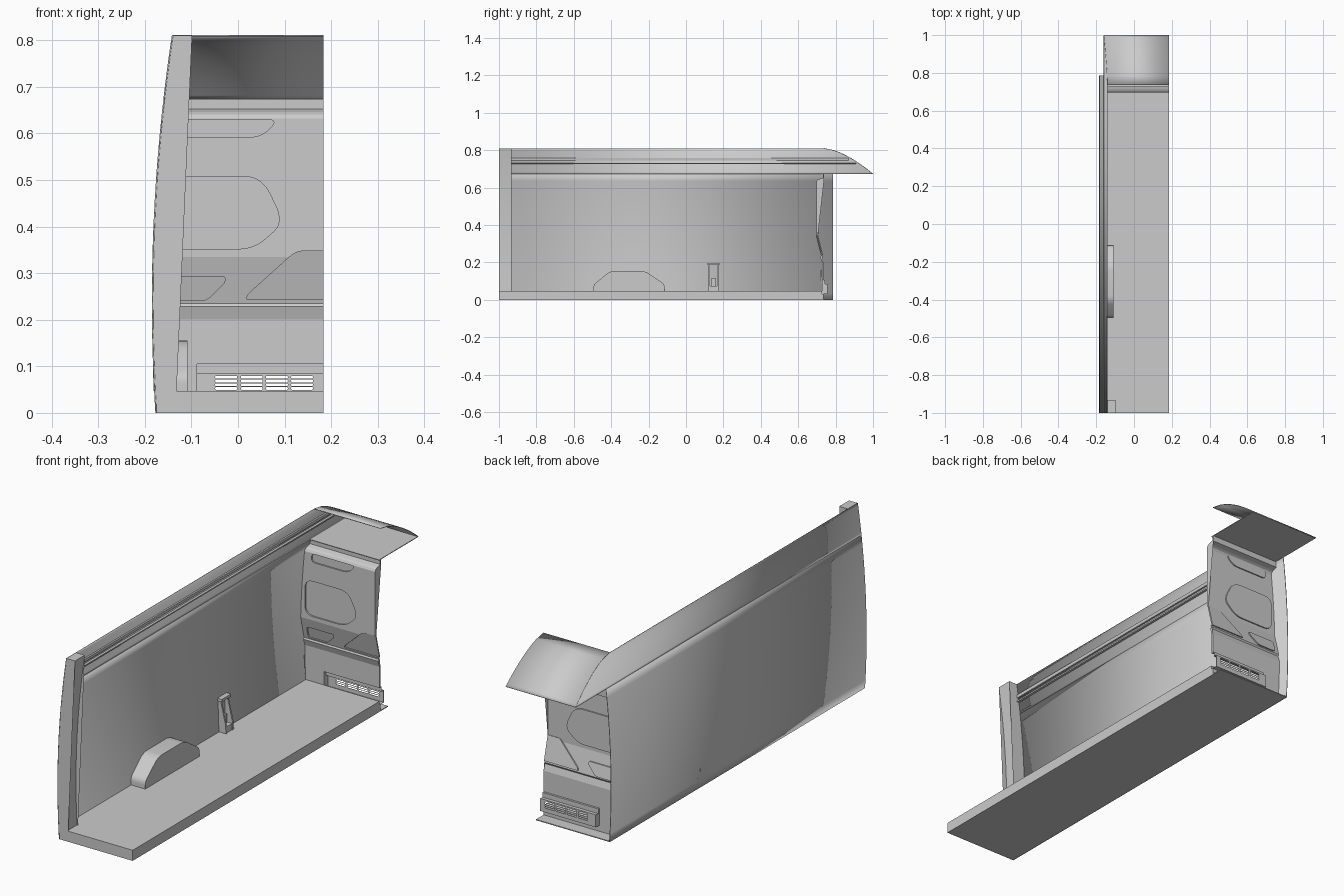
import bpy, bmesh, math
from mathutils import Vector

if "Cube" in bpy.data.objects:
    bpy.data.objects.remove(bpy.data.objects["Cube"])

XR = 0.184                      # open section plane
Z_SHELF, Z_TOP = 0.673, 0.81


def wx(z):
    """Bowed outline of the side wall."""
    return -0.1835 + 0.132 * (z - 0.24) ** 2


def roof_y(z):
    return 0.735 + 0.264 * max(0, (Z_TOP - z) / (Z_TOP - Z_SHELF)) ** (1 / 1.6)


def add(name, bm):
    me = bpy.data.meshes.new(name)
    bm.to_mesh(me)
    bm.free()
    ob = bpy.data.objects.new(name, me)
    bpy.context.collection.objects.link(ob)
    return ob


def prism(name, polys, a0, a1, axis):
    """Closed extrusions of 2D outlines; the ends may be functions of the point."""
    bm = bmesh.new()
    for pts in polys:
        rings = []
        for a in (a0, a1):
            ring = []
            for p in pts:
                v = a(p) if callable(a) else a
                ring.append(bm.verts.new((v, p[0], p[1]) if axis == 'x' else (p[0], v, p[1])))
            rings.append(ring)
        n = len(pts)
        for i in range(n):
            j = (i + 1) % n
            bm.faces.new((rings[0][i], rings[0][j], rings[1][j], rings[1][i]))
        bm.faces.new(rings[0])
        bm.faces.new(rings[1])
    bmesh.ops.triangulate(bm, faces=[f for f in bm.faces if len(f.verts) > 4])
    bmesh.ops.recalc_face_normals(bm, faces=bm.faces)
    return add(name, bm)


def strip(name, rows, thick=0.003):
    """Thin panel lofted through pairs of points."""
    bm = bmesh.new()
    vs = [(bm.verts.new(a), bm.verts.new(b)) for a, b in rows]
    for (a, b), (c, d) in zip(vs, vs[1:]):
        bm.faces.new((a, b, d, c))
    ob = add(name, bm)
    m = ob.modifiers.new("thickness", 'SOLIDIFY')
    m.thickness, m.offset = thick, 0
    return ob


def rounded(pts, r, n=5):
    """Round the corners of an outline."""
    out = []
    for i, p in enumerate(pts):
        p = Vector(p)
        a, b = Vector(pts[i - 1]) - p, Vector(pts[(i + 1) % len(pts)]) - p
        k = min(r, a.length * 0.48, b.length * 0.48)
        s, e = p + a.normalized() * k, p + b.normalized() * k
        for t in [j / n for j in range(n + 1)]:
            out.append(tuple(s * (1 - t) ** 2 + p * 2 * t * (1 - t) + e * t * t))
    return out


def rect(a0, a1, b0, b1):
    return [(a0, b0), (a1, b0), (a1, b1), (a0, b1)]


def boolean(ob, tool, op):
    tool.hide_render = True
    m = ob.modifiers.new("bool", 'BOOLEAN')
    m.operation, m.object, m.solver = op, tool, 'EXACT'
    bpy.context.view_layer.objects.active = ob
    for mod in list(ob.modifiers):
        bpy.ops.object.modifier_apply(modifier=mod.name)
    bpy.data.objects.remove(tool)


def smooth(ob, angle=35):
    bpy.ops.object.select_all(action='DESELECT')
    ob.select_set(True)
    bpy.context.view_layer.objects.active = ob
    bpy.ops.object.shade_smooth_by_angle(angle=math.radians(angle))


def left(p):
    return wx(p[1])


# side wall: straight rear edge below, roof curve above
low = [(z, 0.787) for z in [Z_SHELF * i / 18 for i in range(19)]]
high = [(z, roof_y(z)) for z in [Z_SHELF + (Z_TOP - Z_SHELF) * i / 14 for i in range(15)]]
wall = strip("side_wall", [((wx(z), -1, z), (wx(z), y, z)) for z, y in low + high[1:1]])
cheek = strip("upper_side_wall", [((wx(z), -1, z), (wx(z), y, z)) for z, y in high])

# curved roof and the shelf under it
strip_roof = strip("front_roof", [((wx(z), y, z), (XR, y, z)) for z, y in high])
strip("overhead_shelf", [((wx(Z_SHELF), y, Z_SHELF), (XR, y, Z_SHELF)) for y in (0.725, 0.998)])

# floor and sill plate
prism("floor", [[(wx(0), 0), (XR, 0), (XR, 0.047), (wx(0.047), 0.047)]], -1, 0.727, 'y')
prism("sill_plate", [rect(wx(0), XR, 0, 0.004)], 0.727, 0.787, 'y')

# door pillar
zs = [Z_TOP * i / 18 for i in range(19)]
pillar = prism("door_pillar", [[(wx(z), z) for z in zs] + [(wx(z) + 0.042, z) for z in zs[::-1]]],
               -1, -0.932, 'y')

# upper wall rails
for i, (z0, z1, d, y1) in enumerate([(0.744, 0.758, 0.009, 0.87), (0.725, 0.731, 0.012, 0.91)]):
    prism(f"wall_rail_{i + 1}", [[(wx(z0), z0), (wx(z0) + d, z0), (wx(z1) + d, z1), (wx(z1), z1)]],
          -0.932, y1, 'y')

# wheel arch with rounded inner edge
arch_pts = rounded([(-0.495, 0.045), (-0.495, 0.08), (-0.405, 0.155), (-0.22, 0.155),
                    (-0.115, 0.085), (-0.113, 0.045)], 0.03)
arch = prism("wheel_arch", [arch_pts[6:-6] + [(-0.113, 0.04), (-0.495, 0.04)]], left, -0.108, 'x')
bev = arch.modifiers.new("round", 'BEVEL')
bev.width, bev.segments, bev.limit_method, bev.angle_limit = 0.013, 4, 'ANGLE', math.radians(50)

# wall bracket
side = [(-0.181, 0.047), (-0.143, 0.047), (-0.145, 0.085), (-0.17, 0.19), (-0.182, 0.19)]
for i, y in enumerate((0.12, 0.167)):
    prism(f"bracket_side_{i + 1}", [side], y, y + 0.008, 'y')
prism("bracket_top_bar", [rect(-0.183, -0.16, 0.185, 0.197)], 0.115, 0.18, 'y')
prism("bracket_foot", [rect(-0.181, -0.146, 0.047, 0.075)], 0.128, 0.167, 'y')
prism("bracket_plate", [rect(-0.182, -0.165, 0.075, 0.115)], 0.135, 0.16, 'y')

# bulkhead: bulged panel with pressed pads
front = [(0.732, 0.674), (0.732, 0.652), (0.711, 0.646), (0.702, 0.641), (0.697, 0.632),
         (0.697, 0.48), (0.697, 0.335), (0.722, 0.235), (0.718, 0.228), (0.727, 0.2),
         (0.727, 0.1), (0.727, 0.002)]
back = [(y + 0.007, z - (0.006 if 0.63 < z < 0.66 else 0)) for y, z in front]
bulkhead = prism("bulkhead", [front + back[::-1]], left, XR, 'x')


def flat(d):
    return lambda p: 0.697 + d


def sloped(d):
    return lambda p: 0.722 - 0.25 * (p[1] - 0.235) + d


pads = [
    (flat, 0.03, [(-0.128, 0.592), (0.05, 0.592), (0.088, 0.63), (-0.128, 0.63)]),
    (flat, 0.04, [(-0.16, 0.352), (0.035, 0.352), (0.088, 0.4), (0.088, 0.43), (0.05, 0.508), (-0.16, 0.508)]),
    (sloped, 0.012, [(-0.16, 0.241), (-0.068, 0.241), (-0.028, 0.28), (-0.028, 0.293), (-0.16, 0.293)]),
    (sloped, 0.02, [(0.017, 0.243), (0.2, 0.243), (0.2, 0.348), (0.125, 0.348), (0.022, 0.255)]),
]
for surf, r, pts in pads:
    outline = rounded(pts, r)
    shell = [(min(x, XR - 0.0005), z) for x, z in rounded([(x, z) for x, z in pts], r)
             if x < XR - 0.001] if max(p[0] for p in pts) < XR else \
        rounded([(min(x, XR - 0.0005), z) for x, z in pts[:1]], r)[:1] + \
        [(XR - 0.0005, 0.243), (XR - 0.0005, 0.348)] + [pts[3], pts[4]]
    boolean(bulkhead, prism("pad_shell", [shell], surf(0.003), surf(0.0125), 'y'), 'UNION')
    boolean(bulkhead, prism("pad_cutter", [outline], surf(-0.05), surf(0.0065), 'y'), 'DIFFERENCE')

# window and vent openings
window = rounded(rect(0.088, 0.26, 0.503, 0.601), 0.028)
boolean(bulkhead, prism("window_cutter", [window], 0.6, 0.8, 'y'), 'DIFFERENCE')
boolean(bulkhead, prism("vent_cutter", [rect(-0.088, 0.25, 0.031, 0.106)], 0.6, 0.8, 'y'), 'DIFFERENCE')

# window grille
bars = [rect(x - 0.001, x + 0.001, 0.5, 0.604) for x in [0.1 + 0.014 * i for i in range(6)]]
prism("grille_uprights", bars, 0.699, 0.701, 'y')
bars = [rect(0.087, XR, z - 0.001, z + 0.001) for z in [0.512 + 0.0135 * i for i in range(7)]]
prism("grille_crossbars", bars, 0.701, 0.703, 'y')

# vent box with four groups of slots
vent_prof = [(0.73, 0.106), (0.742, 0.106), (0.742, 0.085), (0.757, 0.085), (0.757, 0.031), (0.73, 0.031)]
vent = strip("vent_box", [((-0.088, y, z), (XR, y, z)) for y, z in vent_prof], 0.002)
slots = [rounded(rect(x, x + 0.047, z - 0.003, z + 0.003), 0.003, 4)
         for x in (-0.049, 0.006, 0.06, 0.114) for z in (0.0525, 0.0605, 0.0685, 0.0765)]
boolean(vent, prism("slot_cutter", slots, 0.75, 0.765, 'y'), 'DIFFERENCE')
prism("vent_end", [vent_prof], -0.09, -0.088, 'x')

for ob in (wall, cheek, strip_roof, pillar, arch):
    smooth(ob)
